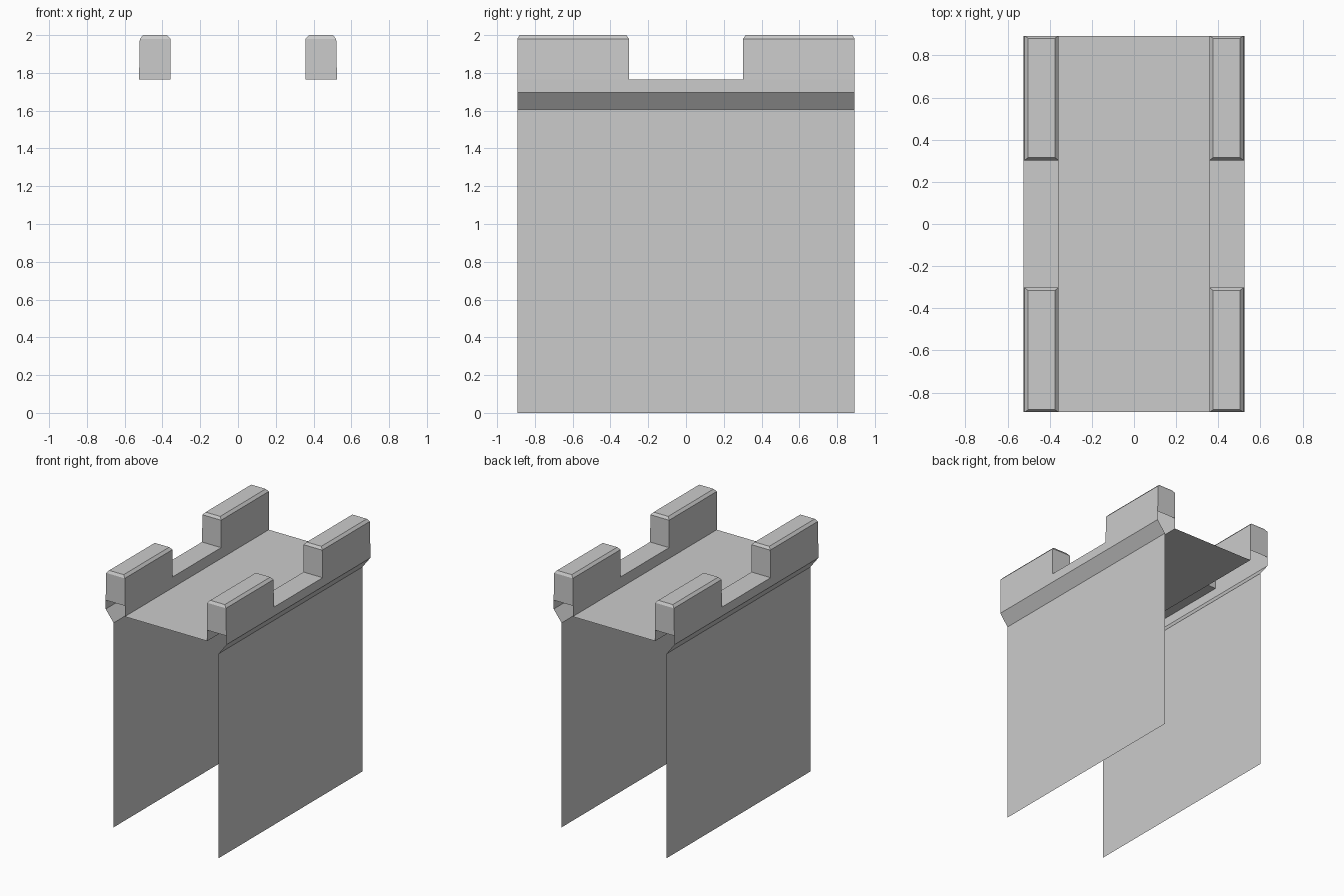
import bpy, bmesh

if "Cube" in bpy.data.objects:
    bpy.data.objects.remove(bpy.data.objects["Cube"])

L = 0.893                     # half length along y
Z_LEDGE, Z_TOP = 1.765, 2.0   # crenel ledge and merlon top
X_IN, X_OUT = 0.358, 0.524    # parapet inner and outer faces


def finish(name, bm):
    mesh = bpy.data.meshes.new(name)
    bm.to_mesh(mesh)
    bm.free()
    obj = bpy.data.objects.new(name, mesh)
    bpy.context.collection.objects.link(obj)
    return obj


def strip(name, profile):
    """Open sheet: an x-z profile swept along the length of the wall."""
    bm = bmesh.new()
    rows = [[bm.verts.new((x, y, z)) for x, z in profile] for y in (-L, L)]
    for i in range(len(profile) - 1):
        bm.faces.new((rows[0][i], rows[0][i + 1], rows[1][i + 1], rows[1][i]))
    return finish(name, bm)


def mirror(obj, x=True, y=False):
    mod = obj.modifiers.new("Mirror", "MIRROR")
    mod.use_axis = (x, y, False)
    mod.use_mirror_merge = False


# Outer wall face with corbel and parapet skirt
mirror(strip("wall_face", [(0.455, 0.0), (0.455, 1.605), (X_OUT, 1.695), (X_OUT, Z_LEDGE)]))

# Walkway floor with the low inner parapet faces
strip("walkway", [(X_IN, Z_LEDGE), (X_IN, 1.68), (-X_IN, 1.68), (-X_IN, Z_LEDGE)])

# Crenel ledge between merlons
bm = bmesh.new()
bm.faces.new([bm.verts.new((x, y, Z_LEDGE)) for x, y in
              ((X_IN, -0.302), (X_OUT, -0.302), (X_OUT, 0.302), (X_IN, 0.302))])
mirror(finish("crenel_ledge", bm))

# Merlon: hollow, open below, chamfered top
bm = bmesh.new()
levels = [(X_IN, X_OUT, 0.302, L, Z_LEDGE),
          (X_IN, X_OUT - 0.004, 0.302, L, 1.98),
          (X_IN + 0.018, X_OUT - 0.022, 0.316, L - 0.012, Z_TOP)]
rings = [[bm.verts.new(p) for p in ((a, c, z), (b, c, z), (b, d, z), (a, d, z))]
         for a, b, c, d, z in levels]
for lo, hi in zip(rings, rings[1:]):
    for i in range(4):
        j = (i + 1) % 4
        bm.faces.new((lo[i], lo[j], hi[j], hi[i]))
bm.faces.new(rings[-1])
mirror(finish("merlon", bm), y=True)
